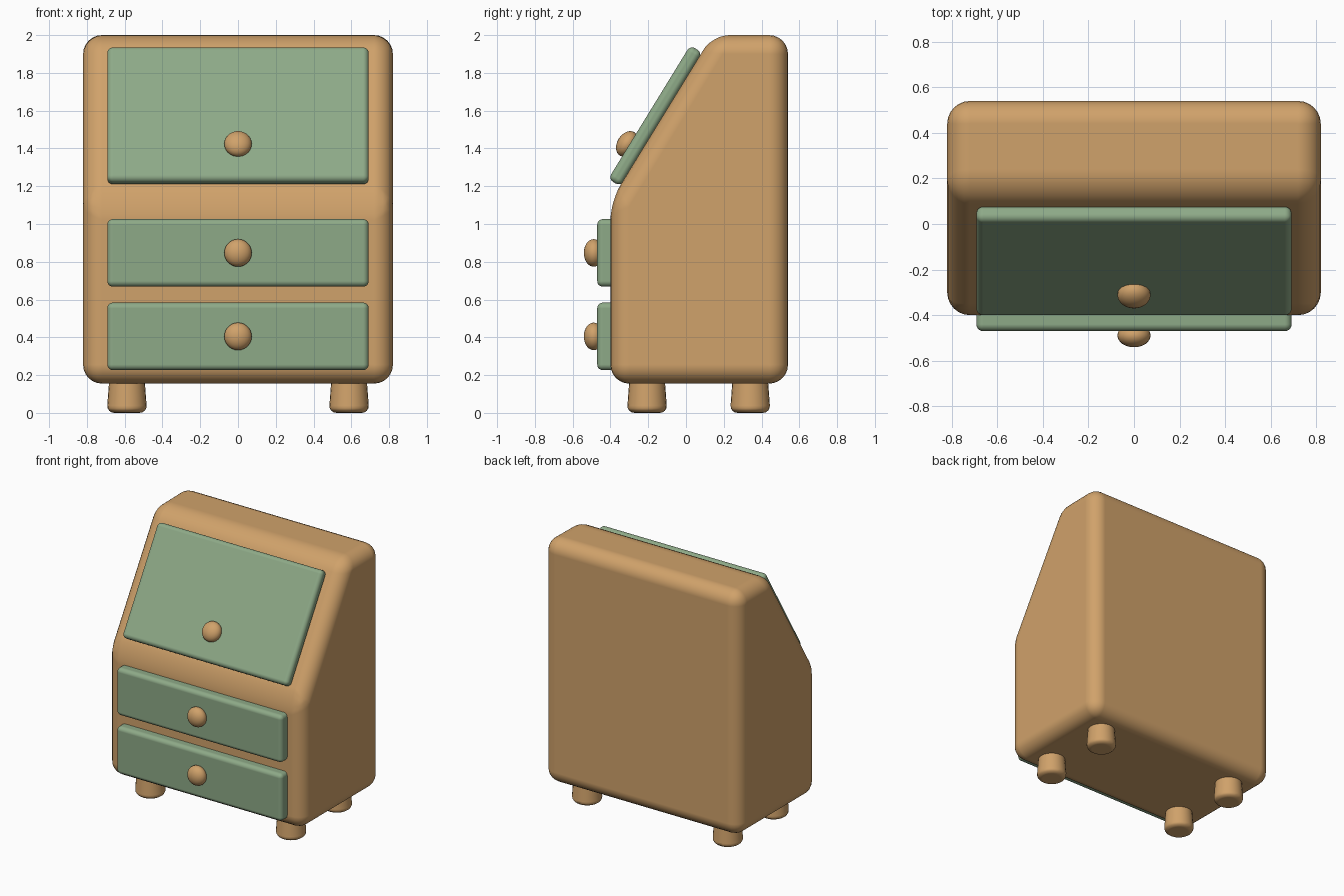
import bpy, bmesh, math
from mathutils import Matrix, Vector

if "Cube" in bpy.data.objects:
    bpy.data.objects.remove(bpy.data.objects["Cube"])


def material(name, rgb):
    m = bpy.data.materials.new(name)
    m.diffuse_color = (*rgb, 1)
    m.use_nodes = True
    m.node_tree.nodes["Principled BSDF"].inputs["Base Color"].default_value = m.diffuse_color
    return m


WOOD = material("wood", (0.63, 0.36, 0.145))
GREEN = material("sage_paint", (0.27, 0.40, 0.245))


def finish(name, bm, mat, matrix=None, bevel=0, segments=5):
    bmesh.ops.recalc_face_normals(bm, faces=bm.faces)
    for f in bm.faces:
        f.smooth = True
    mesh = bpy.data.meshes.new(name)
    bm.to_mesh(mesh)
    bm.free()
    mesh.materials.append(mat)
    obj = bpy.data.objects.new(name, mesh)
    bpy.context.collection.objects.link(obj)
    if matrix is not None:
        obj.matrix_world = matrix
    if bevel:
        mod = obj.modifiers.new("rounding", 'BEVEL')
        mod.width = bevel
        mod.segments = segments
        mod.limit_method = 'ANGLE'
        mod.angle_limit = math.radians(25)
        mod.harden_normals = True
    return obj


def panel(name, size, matrix):
    bm = bmesh.new()
    bmesh.ops.create_cube(bm, size=1)
    bmesh.ops.scale(bm, vec=size, verts=bm.verts)
    finish(name, bm, GREEN, matrix, 0.03)


def knob(name, matrix):
    bm = bmesh.new()
    bmesh.ops.create_uvsphere(bm, u_segments=24, v_segments=14, radius=1)
    bmesh.ops.scale(bm, vec=(0.073, 0.052, 0.073), verts=bm.verts)
    finish(name, bm, WOOD, matrix)


# Cabinet body: side profile (y, z) extruded across x
profile = [(-0.40, 0.155), (0.54, 0.155), (0.54, 2.0), (0.14, 2.0), (-0.40, 1.12)]
bm = bmesh.new()
side = bm.faces.new([bm.verts.new((-0.82, y, z)) for y, z in profile])
ext = bmesh.ops.extrude_face_region(bm, geom=[side])
bmesh.ops.translate(bm, vec=(1.64, 0, 0),
                    verts=[v for v in ext["geom"] if isinstance(v, bmesh.types.BMVert)])
finish("cabinet_body", bm, WOOD, bevel=0.1, segments=6)

# Drawers with knobs
for label, z in (("lower", 0.405), ("upper", 0.847)):
    panel(label + "_drawer", (1.384, 0.13, 0.358), Matrix.Translation((0, -0.405, z)))
    knob(label + "_drawer_knob", Matrix.Translation((0, -0.489, z)))

# Sloping writing flap and its knob, tilted to match the body slope
tilt = Matrix.Rotation(-math.atan2(0.54, 0.88), 4, 'X')
panel("writing_flap", (1.384, 0.075, 0.83),
      Matrix.Translation((0, -0.1625, 1.5725)) @ tilt)
knob("flap_knob", Matrix.Translation((0, -0.312, 1.424)) @ tilt)

# Four tapered feet
for xn, x in (("left", -0.588), ("right", 0.588)):
    for yn, y in (("front", -0.206), ("back", 0.34)):
        bm = bmesh.new()
        bmesh.ops.create_cone(bm, cap_ends=True, segments=24,
                              radius1=0.107, radius2=0.092, depth=0.2)
        finish(f"{yn}_{xn}_foot", bm, WOOD, Matrix.Translation((x, y, 0.1)), 0.04, 4)
